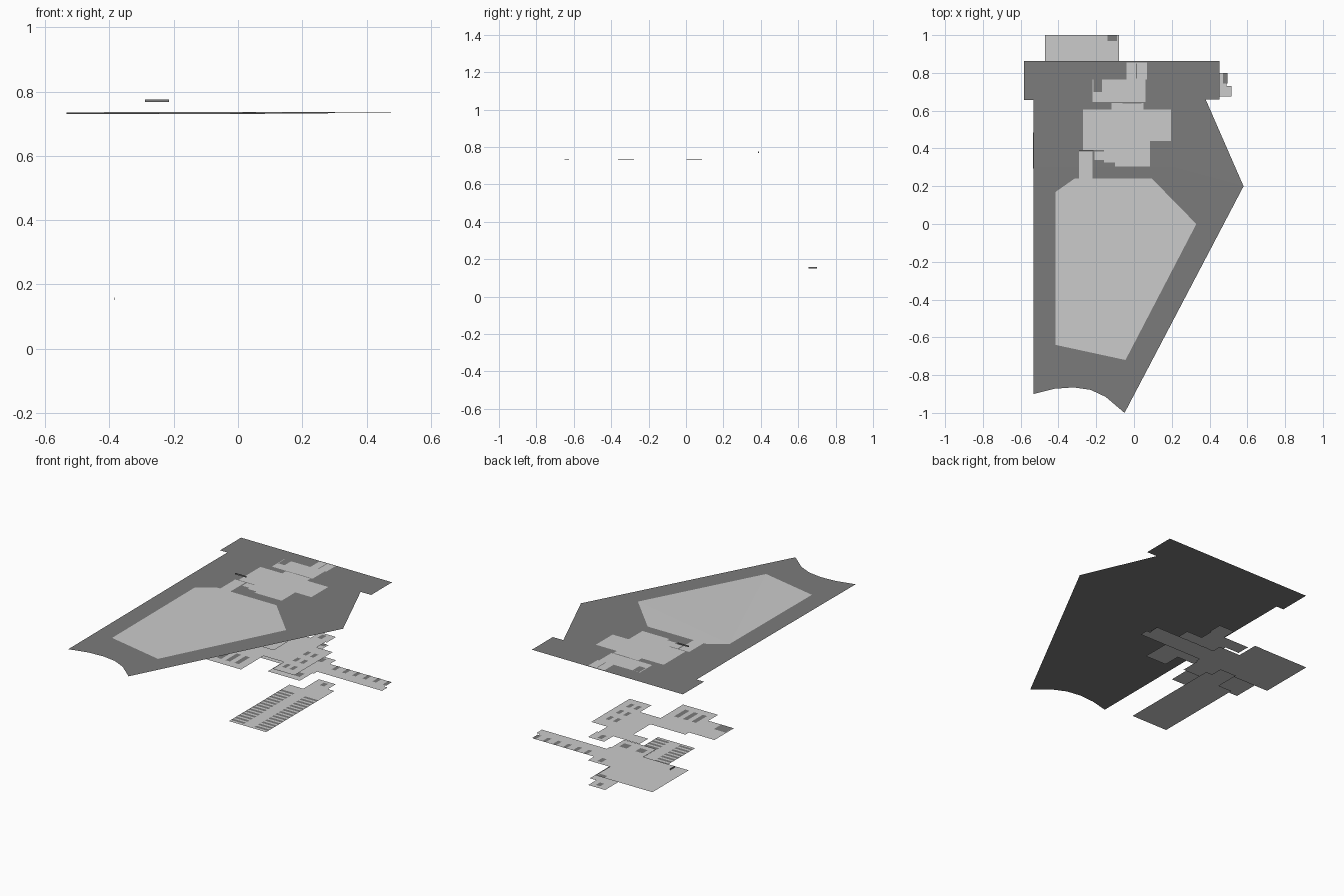
import bpy, bmesh

if "Cube" in bpy.data.objects:
    bpy.data.objects.remove(bpy.data.objects["Cube"])

dark = bpy.data.materials.new("dark_grey")
dark.diffuse_color = (0.2, 0.2, 0.2, 1)
dark.use_nodes = True
dark.node_tree.nodes["Principled BSDF"].inputs["Base Color"].default_value = dark.diffuse_color
pale = bpy.data.materials.new("pale_grey")
pale.diffuse_color = (0.52, 0.52, 0.52, 1)
pale.use_nodes = True
pale.node_tree.nodes["Principled BSDF"].inputs["Base Color"].default_value = pale.diffuse_color


def finish(name, bm, mat):
    for f in bm.faces:
        f.normal_update()
        if f.normal.z < -0.5:
            f.normal_flip()
    bmesh.ops.triangulate(bm, faces=[f for f in bm.faces if len(f.verts) > 4])
    me = bpy.data.meshes.new(name)
    bm.to_mesh(me)
    bm.free()
    me.materials.append(mat)
    ob = bpy.data.objects.new(name, me)
    bpy.context.collection.objects.link(ob)
    return ob


def sheet(name, pts, z, mat):
    """Flat polygon; the land falls very slightly towards the front."""
    bm = bmesh.new()
    bm.faces.new([bm.verts.new((x, y, z + 0.005 * min(y, 0))) for x, y in pts])
    return finish(name, bm, mat)


def rects(name, boxes, z, mat):
    """Several flat rectangles (x0, x1, y0, y1) as one floor."""
    bm = bmesh.new()
    for x0, x1, y0, y1 in boxes:
        bm.faces.new([bm.verts.new((x, y, z)) for x, y in
                      ((x0, y0), (x1, y0), (x1, y1), (x0, y1))])
    return finish(name, bm, mat)


def block(name, x0, x1, y0, y1, z0, z1, mat):
    bm = bmesh.new()
    bmesh.ops.create_cube(bm, size=1)
    for v in bm.verts:
        v.co = (x1 if v.co.x > 0 else x0, y1 if v.co.y > 0 else y0,
                z1 if v.co.z > 0 else z0)
    finish_mesh = bpy.data.meshes.new(name)
    bm.to_mesh(finish_mesh)
    bm.free()
    finish_mesh.materials.append(mat)
    bpy.context.collection.objects.link(bpy.data.objects.new(name, finish_mesh))


G, L2, L1, L0 = 0.735, 0.295, 0.151, 0.0   # storey heights

# Ground level: land, back terrace, lawn
sheet("land", [(-.533, -.9), (-.42, -.872), (-.32, -.865), (-.23, -.878),
               (-.15, -.915), (-.05, -1), (.58, .2), (.38, .658), (.2, .658),
               (.2, .303), (-.533, .303)], G, dark)
sheet("back_terrace", [(-.533, .303), (.2, .303), (.2, .658), (.452, .658), (.452, .863),
                       (-.583, .863), (-.583, .657), (-.533, .657)], G, dark)
sheet("lawn", [(-.415, -.64), (-.045, -.72), (.33, 0), (.095, .24),
               (-.315, .24), (-.415, .17)], G + .001, pale)

# Entrance hall and rear rooms
sheet("hall_floor", [(-.1, .305), (.085, .305), (.085, .44), (.195, .44), (.195, .605),
                     (.05, .605), (.05, .64), (-.12, .64), (-.12, .605), (-.27, .605),
                     (-.27, .39), (-.21, .39), (-.21, .325), (-.1, .325)], G + .001, pale)
rects("rear_rooms", [(-.22, .06, .645, .765), (-.04, .07, .765, .855)], G + .001, pale)
rects("entrance_path", [(-.29, -.22, .24, .39)], G + .001, pale)
block("entrance_lintel", -.29, -.215, .386, .39, .768, .776, dark)
rects("rear_room_furniture", [(-.215, -.17, .70, .765), (.01, .016, .77, .85),
                              (-.06, .04, .638, .645), (-.21, -.16, .315, .34),
                              (-.29, -.16, .385, .392)], G + .002, dark)

# First basement: rooms and stair hub
rects("upper_basement_floor", [
    (-.36, -.12, .2, .52), (-.535, -.36, .295, .485), (-.12, .02, .42, .56),
    (.02, .17, .31, .685), (-.22, .06, .685, .77), (-.12, .02, .56, .685),
    (-.04, .07, .77, .86)], L2, pale)
rects("upper_basement_furniture",
      [(x, x + .03, .25, .36) for x in (-.32, -.26, -.20)]
      + [(.05 + .05 * i, .075 + .05 * i, y, y + .05) for i in range(2) for y in (.36, .46, .56)]
      + [(-.53, -.45, .297, .37), (-.01, .02, .79, .84)], L2 + .001, dark)

# Second basement: long corridor, cell wing, big store
rects("middle_basement_floor", [
    (-.47, .07, .645, .74), (.07, .515, .675, .73), (.07, .49, .73, .80),
    (-.47, -.08, .74, 1.0), (-.16, .06, .52, .645), (-.08, .07, .74, .86)], L1, pale)
rects("middle_basement_furniture",
      [(.12 + .07 * i, .145 + .07 * i, .745, .80) for i in range(6)]
      + [(-.14, -.09, .97, 1.0), (-.13, -.08, .56, .61), (-.02, .03, .56, .61),
         (-.01, .02, .79, .84)], L1 + .001, dark)
block("corridor_door", -.384, -.382, .655, .70, L1, L1 + .008, dark)

# Lowest basement: parking deck with bays on both sides
rects("parking_floor", [(-.145, .11, .118, .71), (-.05, .11, .71, .785),
                        (-.05, .066, .785, .863)], L0, pale)
bays = [(x, x + .09, .135 + .034 * i, .155 + .034 * i)
        for i in range(15) for x in (-.143, .018)]
rects("parking_bays", bays + [(0, .03, .80, .84)], L0 + .001, dark)
